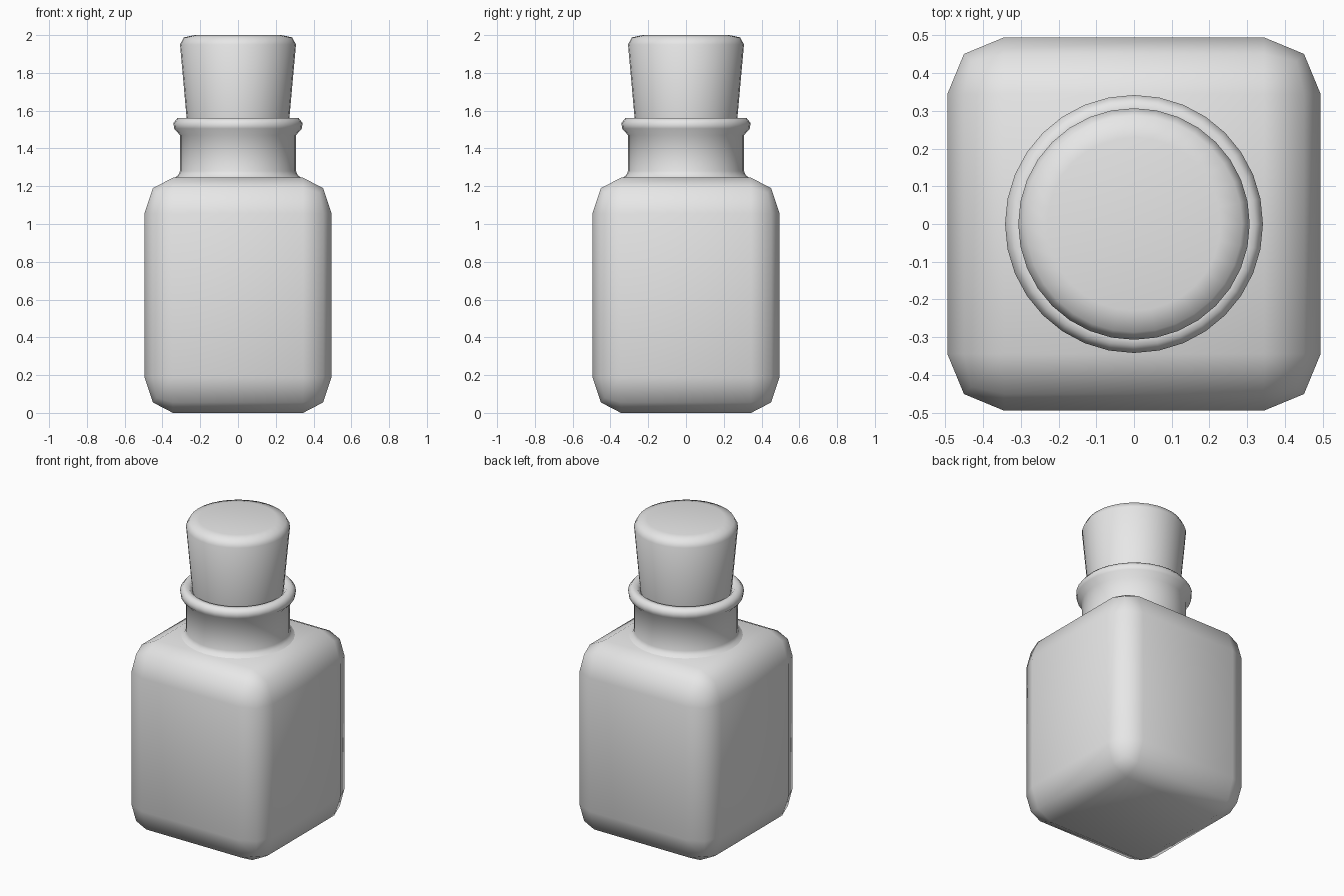
import bpy
import bmesh
import math

if "Cube" in bpy.data.objects:
    bpy.data.objects.remove(bpy.data.objects["Cube"], do_unlink=True)

# One plain grey for every part
grey = bpy.data.materials.new("plain_grey")
grey.use_nodes = True
grey.diffuse_color = (0.8, 0.8, 0.8, 1)
grey.node_tree.nodes["Principled BSDF"].inputs["Base Color"].default_value = (0.8, 0.8, 0.8, 1)


def finish(name, bm):
    """Turn a bmesh into a smooth-shaded object."""
    bmesh.ops.recalc_face_normals(bm, faces=bm.faces)
    for face in bm.faces:
        face.smooth = True
    mesh = bpy.data.meshes.new(name)
    bm.to_mesh(mesh)
    bm.free()
    mesh.materials.append(grey)
    obj = bpy.data.objects.new(name, mesh)
    bpy.context.collection.objects.link(obj)
    return obj


def lathe(name, profile, sides=32):
    """Spin a (radius, height) profile round z; zero radii close the ends."""
    bm = bmesh.new()
    verts = [bm.verts.new((r, 0, z)) for r, z in profile]
    edges = [bm.edges.new(pair) for pair in zip(verts, verts[1:])]
    bmesh.ops.spin(bm, geom=verts + edges, cent=(0, 0, 0), axis=(0, 0, 1),
                   angle=math.tau, steps=sides, use_duplicate=False)
    bmesh.ops.remove_doubles(bm, verts=bm.verts, dist=0.0005)
    return finish(name, bm)


# Square bottle body: rounded cube stretched to height
WIDTH, HEIGHT = 0.99, 1.245
bm = bmesh.new()
bmesh.ops.create_cube(bm, size=1)
bmesh.ops.bevel(bm, geom=bm.edges[:], offset=0.152, offset_type='OFFSET',
                segments=2, profile=0.5, affect='EDGES')
bmesh.ops.translate(bm, verts=bm.verts, vec=(0, 0, 0.5))
bmesh.ops.scale(bm, verts=bm.verts, vec=(WIDTH, WIDTH, HEIGHT))
finish("bottle_body", bm)

# Neck with flared base, rolled lip and hollow mouth
lathe("bottle_neck", [
    (0.34, 1.242), (0.316, 1.258), (0.307, 1.28), (0.307, 1.47),
    (0.338, 1.505), (0.342, 1.535), (0.322, 1.56), (0.29, 1.56),
    (0.268, 1.535), (0.26, 1.48), (0.26, 1.25)])

# Tapered cork stopper
lathe("cork_stopper", [
    (0, 1.35), (0.24, 1.35), (0.255, 1.37), (0.272, 1.56),
    (0.307, 1.95), (0.287, 1.988), (0.23, 2.0), (0, 2.0)])
